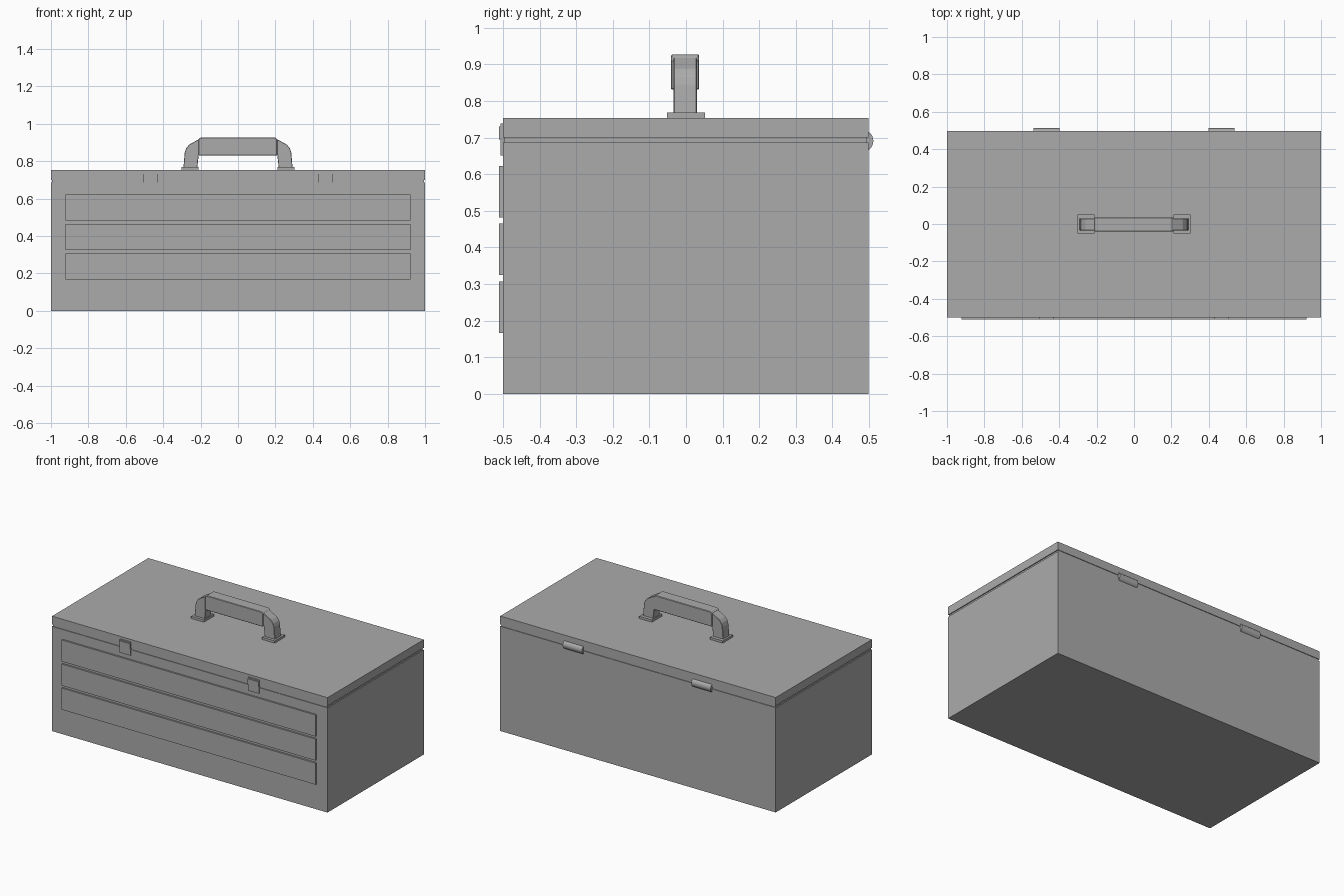
import bpy
import bmesh
import math
from mathutils import Matrix, Vector

cube = bpy.data.objects.get("Cube")
if cube:
    bpy.data.objects.remove(cube, do_unlink=True)

grey = bpy.data.materials.new("mid grey")
grey.use_nodes = True
colour = (0.41, 0.41, 0.41, 1)
grey.diffuse_color = colour
grey.node_tree.nodes["Principled BSDF"].inputs["Base Color"].default_value = colour


def finish(name, bm):
    bmesh.ops.recalc_face_normals(bm, faces=bm.faces)
    mesh = bpy.data.meshes.new(name)
    bm.to_mesh(mesh)
    bm.free()
    mesh.materials.append(grey)
    obj = bpy.data.objects.new(name, mesh)
    bpy.context.collection.objects.link(obj)
    return obj


def box(name, low, high):
    low, high = Vector(low), Vector(high)
    bm = bmesh.new()
    bmesh.ops.create_cube(bm, size=1)
    bmesh.ops.scale(bm, vec=high - low, verts=bm.verts)
    bmesh.ops.translate(bm, vec=(low + high) / 2, verts=bm.verts)
    return finish(name, bm)


def extrude_profile(name, points, y0, y1, bevel):
    """Extrude an x/z outline along y and chamfer its edges."""
    bm = bmesh.new()
    face = bm.faces.new([bm.verts.new((x, y0, z)) for x, z in points])
    moved = bmesh.ops.extrude_face_region(bm, geom=[face])["geom"]
    bmesh.ops.translate(bm, vec=(0, y1 - y0, 0),
                        verts=[v for v in moved if isinstance(v, bmesh.types.BMVert)])
    bmesh.ops.bevel(bm, geom=bm.edges[:], offset=bevel, segments=1, affect='EDGES')
    return finish(name, bm)


# Case: body, recessed seam and lid
front, back = -0.5, 0.498
box("body", (-1, front, 0), (1, back, 0.687))
box("seam", (-0.994, front + 0.004, 0.68), (0.994, back - 0.004, 0.71))
box("lid", (-1, front, 0.70), (1, back, 0.754))

# Three drawer fronts
for i in range(3):
    z = 0.166 + i * 0.158
    box(f"drawer_front_{i + 1}", (-0.923, -0.511, z), (0.921, front + 0.01, z + 0.141))

for side, label in ((-1, "right"), (1, "left")):
    # Latches on the front
    x = side * 0.467
    box(f"{label}_latch_plate", (x - 0.04, -0.507, 0.651), (x + 0.04, front + 0.01, 0.738))
    box(f"{label}_latch_tab", (x - 0.04, -0.511, 0.695), (x + 0.04, front + 0.01, 0.73))

    # Hinge barrels on the back
    bm = bmesh.new()
    bmesh.ops.create_cone(bm, cap_ends=True, segments=24, radius1=0.03, radius2=0.03,
                          depth=0.14,
                          matrix=Matrix.Translation((side * 0.467, 0.482, 0.691))
                          @ Matrix.Rotation(math.pi / 2, 4, 'Y'))
    hinge = finish(f"{label}_hinge", bm)
    for poly in hinge.data.polygons:
        poly.use_smooth = len(poly.vertices) == 4

    # Handle feet and bent arms
    x = side * 0.257
    box(f"{label}_handle_foot", (x - 0.046, -0.052, 0.75), (x + 0.046, 0.052, 0.769))
    outline = [(0.292, 0.76), (0.285, 0.845), (0.278, 0.868), (0.262, 0.888),
               (0.208, 0.918), (0.18, 0.918), (0.18, 0.84), (0.21, 0.835), (0.218, 0.76)]
    extrude_profile(f"{label}_handle_arm", [(side * px, pz) for px, pz in outline],
                    -0.034, 0.03, 0.002)

# Grip with chamfered ends
grip = [(-0.212, 0.831), (0.21, 0.831), (0.21, 0.916), (0.198, 0.927),
        (-0.2, 0.927), (-0.212, 0.916)]
extrude_profile("handle_grip", grip, -0.041, 0.036, 0.003)
